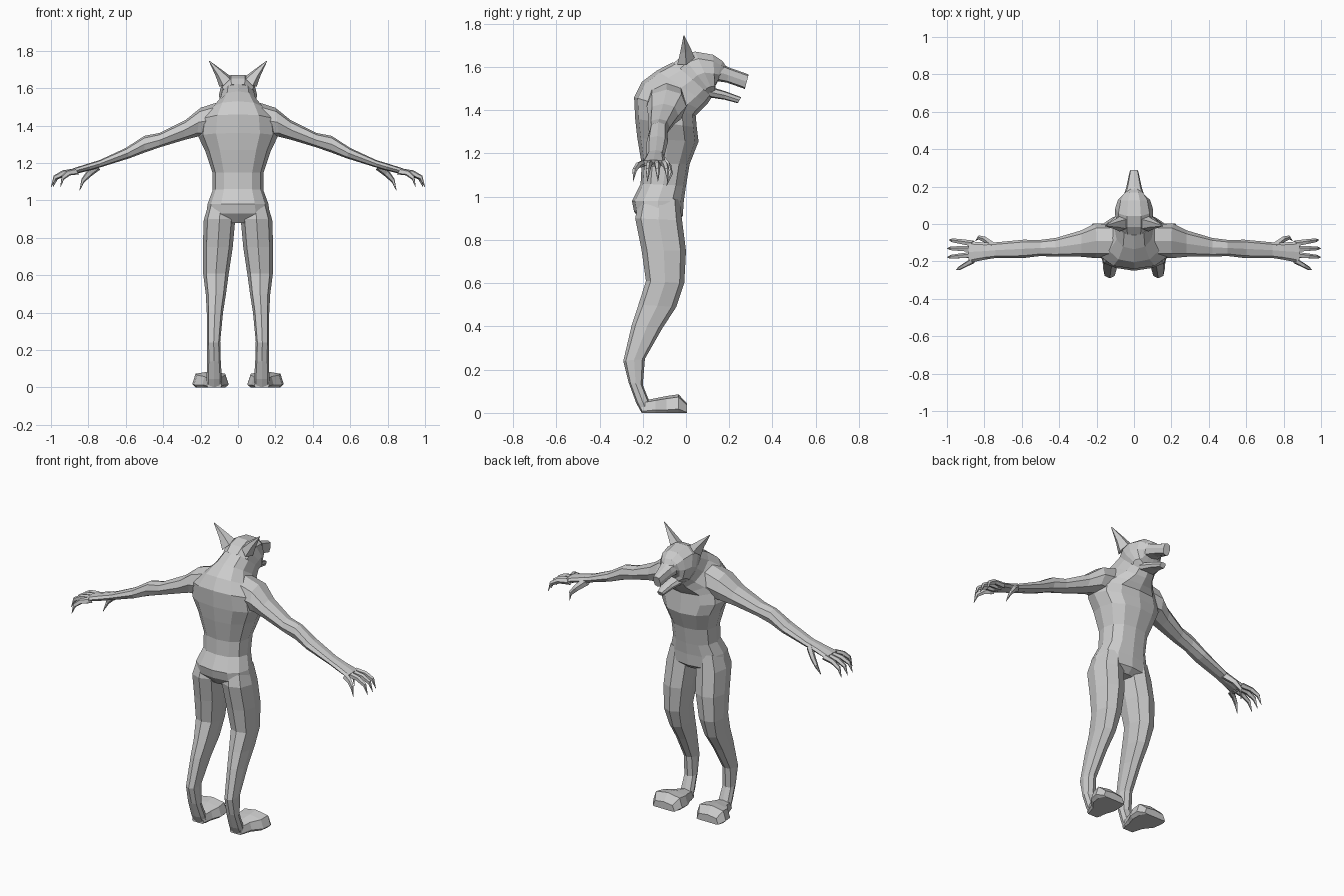
import bpy, bmesh, math
from mathutils import Vector

fur = bpy.data.materials.new("grey fur")
fur.diffuse_color = (0.6, 0.6, 0.6, 1)


def loft(name, rings, n=8, p=0.85, mirror=False):
    """Skin rings of (centre, half axis a, half axis b) into a closed flat-shaded solid."""
    bm = bmesh.new()
    loops = []
    for c, a, b in rings:
        loop = []
        for i in range(n):
            t = 2 * math.pi * i / n
            u, v = math.cos(t), math.sin(t)
            u = math.copysign(abs(u) ** p, u) if abs(u) > 1e-6 else 0
            v = math.copysign(abs(v) ** p, v) if abs(v) > 1e-6 else 0
            q = Vector(c) + Vector(a) * u + Vector(b) * v
            q.z = max(q.z, 0)          # flat soles
            loop.append(bm.verts.new(q))
        loops.append(loop)
    for l0, l1 in zip(loops, loops[1:]):
        for i in range(n):
            j = (i + 1) % n
            bm.faces.new((l0[i], l0[j], l1[j], l1[i]))
    bm.faces.new(loops[0])
    bm.faces.new(loops[-1])
    bmesh.ops.recalc_face_normals(bm, faces=bm.faces)
    me = bpy.data.meshes.new(name)
    bm.to_mesh(me)
    bm.free()
    me.materials.append(fur)
    ob = bpy.data.objects.new(name, me)
    bpy.context.collection.objects.link(ob)
    if mirror:
        ob.modifiers.new("mirror", 'MIRROR').use_mirror_merge = False
    return ob


def side(y0, z0, y1, z1, x0, x1):
    """Ring from two side-profile points and an x range."""
    return (((x0 + x1) / 2, (y0 + y1) / 2, (z0 + z1) / 2),
            ((x1 - x0) / 2, 0, 0), (0, (y1 - y0) / 2, (z1 - z0) / 2))


def mid(y0, z0, y1, z1, w):
    return side(y0, z0, y1, z1, -w, w)


def front(x0, z0, x1, z1, y, h):
    """Ring from two front-profile points, y centre and y half depth."""
    return (((x0 + x1) / 2, y, (z0 + z1) / 2), (0, h, 0),
            ((x0 - x1) / 2, 0, (z0 - z1) / 2))


def claw(name, path, radii):
    rings = [(c, (0, r, 0), (r * 0.6, 0, r)) for c, r in zip(path, radii)]
    return loft(name, rings, 5, 1, True)


# torso, hips to neck
loft("torso", [mid(*r) for r in (
    (-.20, .88, -.05, .88, .09),
    (-.24, .93, -.015, .91, .17),
    (-.25, .98, -.01, .98, .163),
    (-.21, 1.06, .0, 1.05, .135),
    (-.205, 1.15, .017, 1.15, .137),
    (-.225, 1.27, .058, 1.255, .175),
    (-.235, 1.36, .05, 1.32, .212),
    (-.24, 1.46, .045, 1.375, .20),
    (-.205, 1.53, .07, 1.40, .15),
    (-.135, 1.583, .10, 1.43, .105),
    (-.06, 1.622, .12, 1.46, .095))], 12)

# head, upper muzzle and lower jaw
loft("head", [mid(*r) for r in (
    (-.06, 1.622, .12, 1.46, .095),
    (-.02, 1.655, .125, 1.468, .103),
    (.04, 1.675, .13, 1.472, .10),
    (.125, 1.66, .135, 1.478, .085),
    (.17, 1.63, .13, 1.50, .062),
    (.188, 1.60, .15, 1.54, .045))], 10)
loft("upper_muzzle", [mid(*r) for r in (
    (.14, 1.535, .15, 1.62, .058),
    (.19, 1.527, .20, 1.597, .042),
    (.272, 1.498, .29, 1.565, .023))], 8, .65)
loft("lower_jaw", [mid(*r) for r in (
    (.10, 1.46, .105, 1.51, .06),
    (.18, 1.448, .18, 1.488, .036),
    (.24, 1.432, .255, 1.46, .018))], 8, .65)

# pointed ears
loft("ear", [
    ((.068, .0, 1.635), (.032, 0, -.026), (0, .042, .016)),
    ((.100, -.002, 1.68), (.02, 0, -.014), (0, .026, .008)),
    ((.154, -.01, 1.745), (.002, 0, -.001), (0, .002, .001))], 5, 1, True)

# arms with palms
loft("arm", [front(*r) for r in (
    (.09, 1.53, .12, 1.34, -.09, .09),
    (.20, 1.495, .22, 1.34, -.09, .092),
    (.28, 1.43, .29, 1.322, -.105, .07),
    (.42, 1.36, .42, 1.283, -.125, .05),
    (.50, 1.345, .50, 1.255, -.128, .043),
    (.60, 1.28, .58, 1.225, -.133, .049),
    (.74, 1.215, .74, 1.175, -.14, .042),
    (.80, 1.197, .79, 1.16, -.145, .045),
    (.885, 1.17, .875, 1.14, -.15, .058))], 8, .85, True)

# clawed fingers fan out from the palm
for i, (y, tx, ty) in enumerate(((-.105, .99, -.085), (-.135, 1.0, -.13),
                                 (-.165, 1.0, -.178), (-.195, .95, -.245))):
    path = [(.86, y, 1.155)]
    for k, z in ((.5, 1.147), (.85, 1.122), (1, 1.07)):
        path.append((.86 + (tx - .86) * k, y + (ty - y) * k, z))
    claw("finger_%d" % (i + 1), path, (.017, .014, .011, .001))
claw("thumb", [(.75, -.12, 1.185), (.795, -.085, 1.145), (.83, -.072, 1.105),
               (.848, -.09, 1.05)], (.022, .017, .011, .001))

# legs with raised hocks
loft("leg", [side(*r) for r in (
    (-.215, .99, -.03, .99, .03, .155),
    (-.235, .90, -.018, .89, .015, .183),
    (-.205, .75, .0, .75, .028, .188),
    (-.185, .61, -.008, .60, .05, .186),
    (-.22, .50, -.045, .49, .065, .172),
    (-.25, .41, -.11, .39, .08, .167),
    (-.29, .24, -.19, .25, .095, .165),
    (-.265, .14, -.20, .13, .092, .165),
    (-.23, .045, -.17, .055, .086, .168),
    (-.205, 0, -.15, 0, .086, .168))], 8, .8, True)

# broad paws with a flat sole
loft("paw", [side(*r) for r in (
    (-.205, -.04, -.205, .055, .088, .166),
    (-.14, -.04, -.14, .068, .072, .19),
    (-.09, -.05, -.09, .078, .05, .235),
    (-.035, -.05, -.035, .086, .05, .245),
    (.004, -.04, .004, .045, .075, .22))], 8, .6, True)
